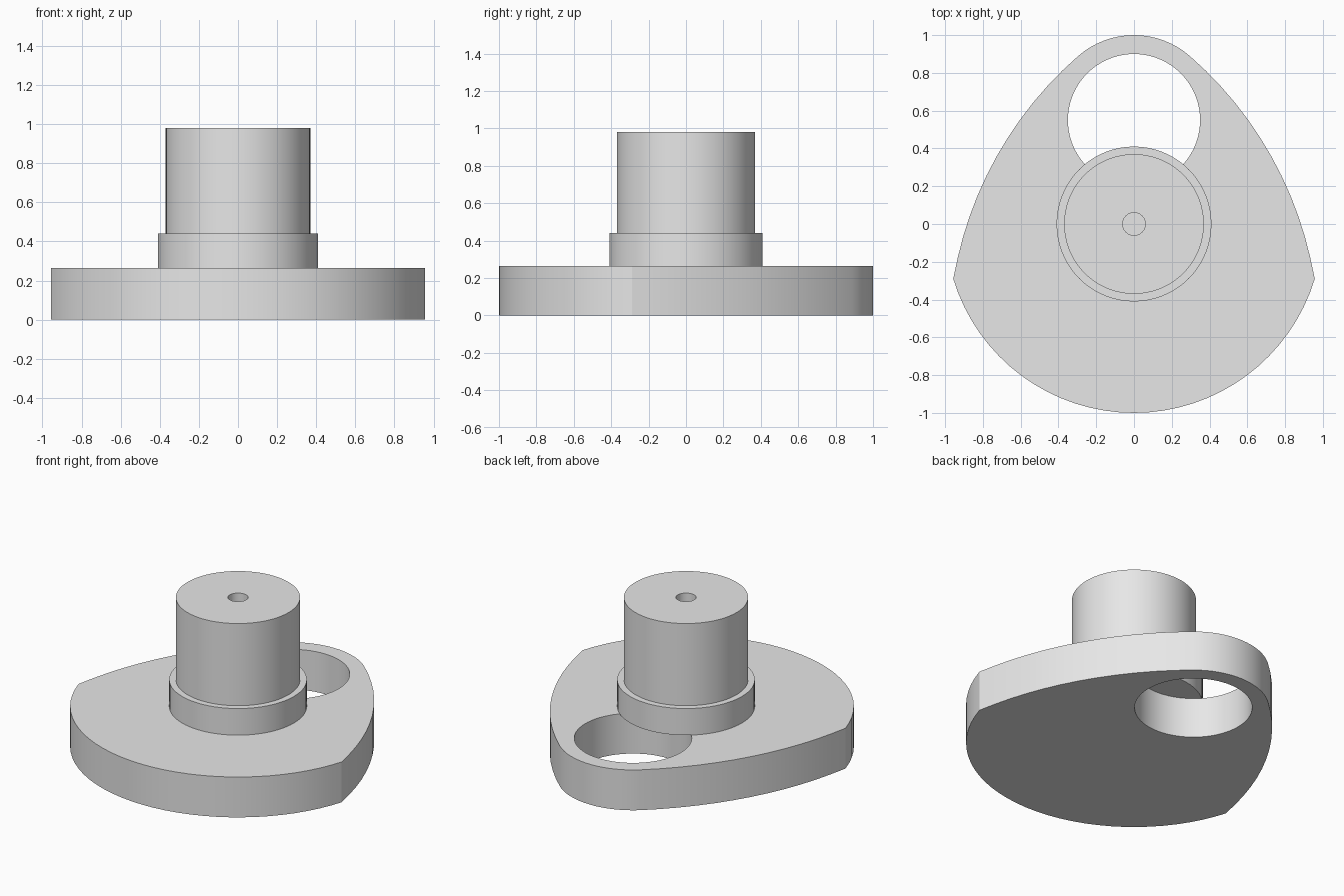
import bpy, bmesh
from math import sin, cos, pi, radians, atan2

cube = bpy.data.objects.get("Cube")
if cube:
    bpy.data.objects.remove(cube, do_unlink=True)

grey = bpy.data.materials.new("plain grey")
grey.use_nodes = True
grey.diffuse_color = (0.8, 0.8, 0.8, 1)
grey.node_tree.nodes["Principled BSDF"].inputs["Base Color"].default_value = (0.8, 0.8, 0.8, 1)


def make_object(name, bm):
    bmesh.ops.recalc_face_normals(bm, faces=bm.faces)
    mesh = bpy.data.meshes.new(name)
    bm.to_mesh(mesh)
    bm.free()
    mesh.materials.append(grey)
    ob = bpy.data.objects.new(name, mesh)
    bpy.context.collection.objects.link(ob)
    return ob


def activate(ob):
    bpy.ops.object.select_all(action='DESELECT')
    ob.select_set(True)
    bpy.context.view_layer.objects.active = ob


def smooth(ob):
    activate(ob)
    bpy.ops.object.shade_smooth_by_angle(angle=radians(15))


def arc(cx, cy, r, a0, a1, n):
    angles = [a0 + (a1 - a0) * i / n for i in range(n + 1)]
    return [(cx + r * cos(a), cy + r * sin(a)) for a in angles]


def prism(name, outline, z0, z1):
    bm = bmesh.new()
    face = bm.faces.new([bm.verts.new((x, y, z0)) for x, y in outline])
    top = bmesh.ops.extrude_face_region(bm, geom=[face], use_keep_orig=True)["geom"]
    bmesh.ops.translate(bm, vec=(0, 0, z1 - z0),
                        verts=[v for v in top if isinstance(v, bmesh.types.BMVert)])
    return make_object(name, bm)


def lathe(name, profile, segments=72):
    bm = bmesh.new()
    verts = [bm.verts.new((r, 0, z)) for r, z in profile]
    edges = [bm.edges.new(pair) for pair in zip(verts, verts[1:])]
    bmesh.ops.spin(bm, geom=verts + edges, cent=(0, 0, 0), axis=(0, 0, 1),
                   angle=2 * pi, steps=segments, use_merge=False)
    bmesh.ops.remove_doubles(bm, verts=bm.verts, dist=0.0005)
    return make_object(name, bm)


# Cam plate: round base arc, two long flank arcs and a small nose arc
PLATE_TOP = 0.265
NOSE_Y, NOSE_R, FLANK_R = 0.55, 0.45, 2.0
corner = (0.957, -0.29)
tangent = radians(48.96)
fx = -(FLANK_R - NOSE_R) * cos(tangent)
fy = NOSE_Y - (FLANK_R - NOSE_R) * sin(tangent)
corner_angle = atan2(corner[1], corner[0])
flank_start = atan2(corner[1] - fy, corner[0] - fx)

right = (arc(0, 0, 1, -pi / 2, corner_angle, 16)
         + arc(fx, fy, FLANK_R, flank_start, tangent, 12)[1:]
         + arc(0, NOSE_Y, NOSE_R, tangent, pi / 2, 8)[1:])
left = [(-x, y) for x, y in right[-2:0:-1]]
plate = prism("cam_plate", right + left, 0, PLATE_TOP)

# Round window through the nose
cutter = prism("window_cutter", arc(0, NOSE_Y, 0.35, 0, 2 * pi, 72)[:-1], -0.1, PLATE_TOP + 0.1)
cutter.hide_render = True
cut = plate.modifiers.new("window", 'BOOLEAN')
cut.operation = 'DIFFERENCE'
cut.solver = 'EXACT'
cut.object = cutter
activate(plate)
bpy.ops.object.modifier_apply(modifier=cut.name)
bpy.data.objects.remove(cutter, do_unlink=True)
smooth(plate)

# Stepped shaft: collar, journal and blind centre hole
shaft = lathe("shaft", [(0, PLATE_TOP), (0.41, PLATE_TOP), (0.41, 0.44), (0.37, 0.44),
                        (0.37, 0.98), (0.06, 0.98), (0.06, 0.7), (0, 0.7)])
smooth(shaft)
